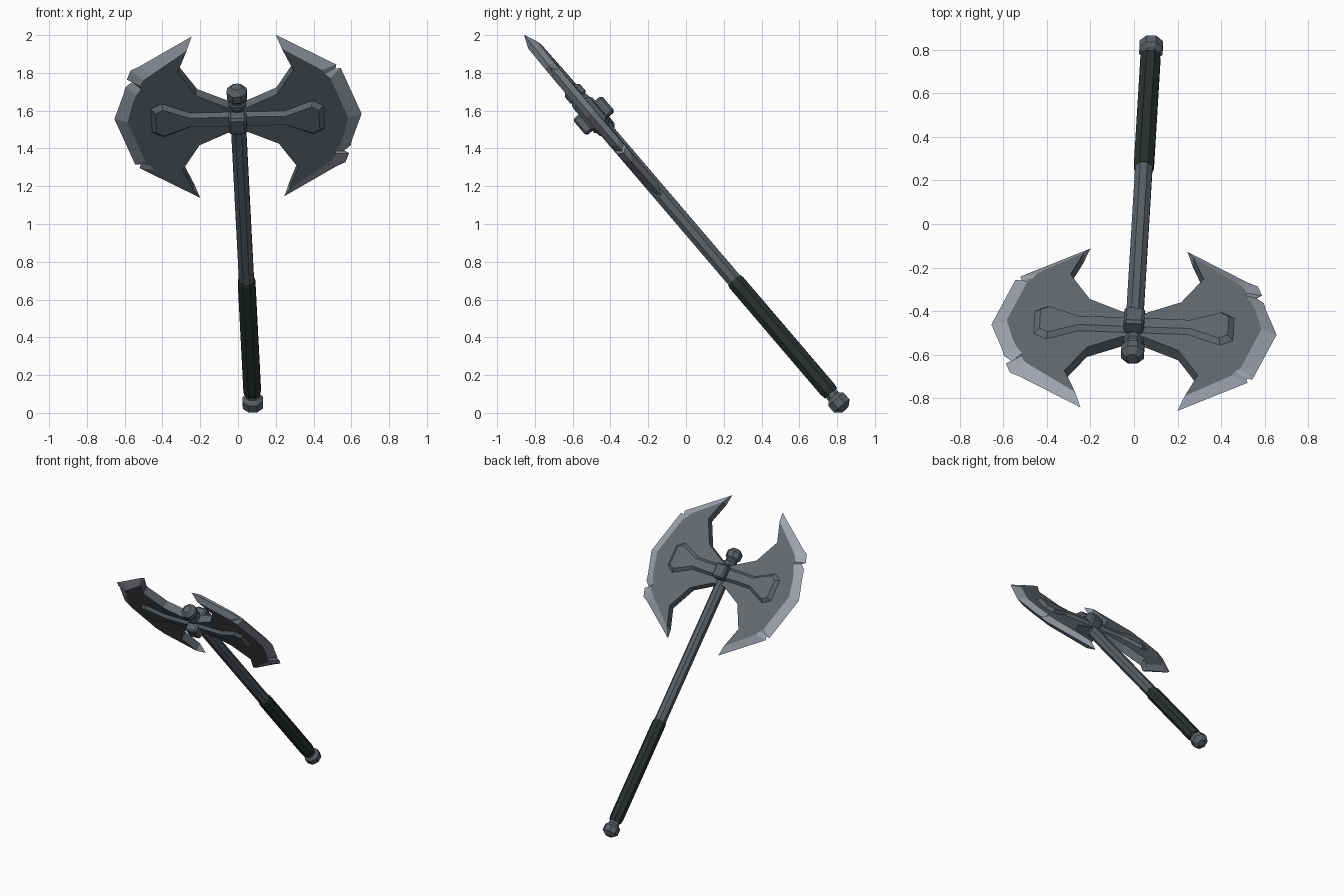
import bpy, bmesh, math
from mathutils import Matrix, Vector

if "Cube" in bpy.data.objects:
    bpy.data.objects.remove(bpy.data.objects["Cube"])

# Axe frame: v across the blades, u up the shaft, n out of the blade face
U = Vector((-0.0394, -0.649, 0.760)).normalized()
V = Vector((0.999, -0.036, 0.021))
V = (V - U * V.dot(U)).normalized()
N = V.cross(U)
FRAME = Matrix((V, U, N)).transposed().to_4x4()
FRAME.translation = (0, -0.485, 1.57)


def material(name, rgb):
    m = bpy.data.materials.new(name)
    m.diffuse_color = (*rgb, 1)
    m.use_nodes = True
    m.node_tree.nodes["Principled BSDF"].inputs["Base Color"].default_value = m.diffuse_color
    return m


BLADE = material("dark_steel", (0.125, 0.143, 0.158))
EDGE = material("sharpened_steel", (0.34, 0.365, 0.42))
SHAFT = material("shaft_iron", (0.105, 0.12, 0.137))
GRIP = material("grip_leather", (0.022, 0.031, 0.029))


def finish(bm, name, mats):
    bmesh.ops.recalc_face_normals(bm, faces=bm.faces[:])
    bm.transform(FRAME)
    me = bpy.data.meshes.new(name)
    bm.to_mesh(me)
    bm.free()
    for m in mats:
        me.materials.append(m)
    ob = bpy.data.objects.new(name, me)
    bpy.context.collection.objects.link(ob)
    return ob


def turned(name, profile, mat, sides=8):
    """Faceted turned part along the shaft from (u, radius) pairs."""
    bm = bmesh.new()
    rings = []
    for u, r in profile:
        rings.append([bm.verts.new((r * math.cos(a), u, r * math.sin(a)))
                      for a in ((i + 0.5) * math.tau / sides for i in range(sides))])
    for a, b in zip(rings, rings[1:]):
        for i in range(sides):
            j = (i + 1) % sides
            bm.faces.new((a[i], a[j], b[j], b[i]))
    bm.faces.new(rings[0])
    bm.faces.new(rings[-1])
    return finish(bm, name, [mat])


def box(name, half, centre, mat, bevel):
    bm = bmesh.new()
    bmesh.ops.create_cube(bm, size=2)
    bm.transform(Matrix.Translation(centre) @ Matrix.Diagonal((*half, 1)))
    bmesh.ops.bevel(bm, geom=bm.edges[:], offset=bevel, segments=1, affect='EDGES')
    return finish(bm, name, [mat])


# Blade outline: cutting edge with nicks, and the ridge where its bevel starts
OUTER = [(.222, .562), (.535, .346), (.528, .318), (.557, .322), (.655, 0), (.60, -.17),
         (.588, -.22), (.55, -.255), (.578, -.272), (.556, -.335), (.51, -.36), (.224, -.562)]
RIDGE = [(.252, .49), (.46, .335), (.475, .305), (.50, .28), (.585, 0), (.553, -.13),
         (.53, -.19), (.505, -.23), (.51, -.25), (.49, -.29), (.45, -.325), (.252, -.49)]
BACK = [(.306, -.34), (.21, -.17), (.05, -.085), (0, -.085),
        (0, .085), (.05, .085), (.21, .17), (.306, .34)]


def blade(name, s):
    bm = bmesh.new()
    T = 0.03
    outer = [bm.verts.new((s * x, s * y, 0)) for x, y in OUTER]
    loops = {z: [bm.verts.new((s * x, s * y, z)) for x, y in RIDGE + BACK] for z in (T, -T)}
    k = len(RIDGE)
    for loop in loops.values():
        bm.faces.new(loop)
        for i in range(k - 1):
            f = bm.faces.new((outer[i], outer[i + 1], loop[i + 1], loop[i]))
            f.material_index = 1
    a, b = loops[T], loops[-T]
    for i in range(k - 1, len(a)):
        j = (i + 1) % len(a)
        bm.faces.new((a[i], a[j], b[j], b[i]))
    for o, i in ((0, 0), (-1, k - 1)):
        bm.faces.new((outer[o], a[i], b[i])).material_index = 1
    finish(bm, name, [BLADE, EDGE])


# Raised paddle-shaped brace on each blade face
LOW = [(.0, .05), (.25, .05), (.40, .118), (.46, .08)]
HIGH = [(.0, .032), (.255, .03), (.393, .09), (.432, .066)]


def brace(name, s, side):
    bm = bmesh.new()
    rings = []
    for half, z in ((LOW, .028), (HIGH, .052)):
        pts = half + [(x, -y) for x, y in reversed(half)]
        rings.append([bm.verts.new((s * x, y + .008, side * z)) for x, y in pts])
    a, b = rings
    for i in range(len(a)):
        j = (i + 1) % len(a)
        bm.faces.new((a[i], a[j], b[j], b[i]))
    bm.faces.new(a)
    bm.faces.new(b)
    finish(bm, name, [BLADE])


for label, s in (("right", 1), ("left", -1)):
    blade(label + "_blade", s)
    brace(label + "_brace_upper", s, 1)
    brace(label + "_brace_lower", s, -1)

# Head block clamping the blades
box("head_block", (.047, .055, .1), (0, .005, 0), SHAFT, .012)

# Shaft, grip, top knob and pommel
turned("shaft", [(-1.16, .043), (.12, .043)], SHAFT)
turned("grip", [(-1.93, .045), (-1.90, .05), (-1.16, .05), (-1.14, .045)], GRIP)
turned("top_collar", [(.065, .04), (.075, .05), (.1, .05), (.11, .036), (.125, .03)], SHAFT)
turned("top_knob", [(.105, .03), (.135, .057), (.178, .057), (.205, .028)], SHAFT)
turned("pommel_neck", [(-1.965, .03), (-1.95, .038), (-1.92, .038)], SHAFT)
turned("pommel", [(-2.045, .025), (-2.018, .058), (-1.972, .058), (-1.945, .03)], SHAFT)
